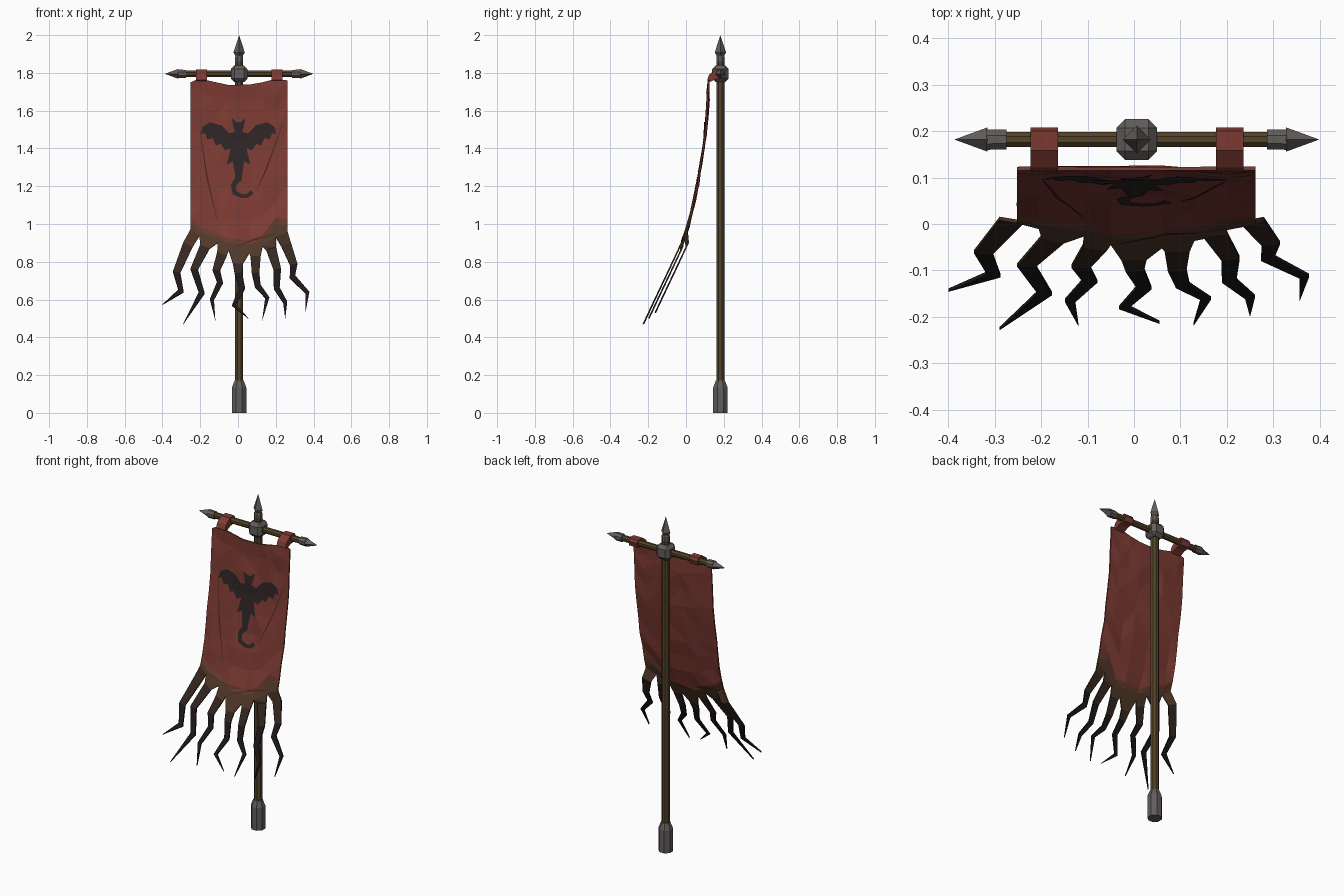
import bpy, bmesh, math, random
from mathutils import Vector, Matrix
from mathutils.bvhtree import BVHTree

cube = bpy.data.objects.get("Cube")
if cube:
    bpy.data.objects.remove(cube)
random.seed(4)


def material(name, rgb):
    m = bpy.data.materials.new(name)
    m.use_nodes = True
    m.diffuse_color = (*rgb, 1)
    m.node_tree.nodes["Principled BSDF"].inputs["Base Color"].default_value = (*rgb, 1)
    return m


RED = material("red cloth", (.20, .042, .032))
SINGED = material("singed red", (.13, .042, .025))
BROWN = material("burnt brown", (.08, .04, .022))
DARK = material("dark brown", (.035, .02, .014))
BLACK = material("charred black", (.012, .008, .009))
EMBLEM = material("emblem black", (.028, .018, .019))
CREASE = material("crease red", (.07, .015, .012))
WOOD = material("wood", (.09, .058, .022))
METAL = material("dull metal", (.12, .11, .105))

CX, PY, BAR_Z = .006, .182, 1.795   # pole position and crossbar height


def finish(name, bm, mats):
    me = bpy.data.meshes.new(name)
    bm.to_mesh(me)
    bm.free()
    for m in mats:
        me.materials.append(m)
    ob = bpy.data.objects.new(name, me)
    bpy.context.collection.objects.link(ob)
    return ob


def lathe(name, profile, sides, mat, matrix, turn=0.0):
    """Faceted solid of revolution from (radius, height) pairs."""
    bm = bmesh.new()
    rings = []
    for r, h in profile:
        angles = [math.tau * (i + turn) / sides for i in range(sides)]
        rings.append([bm.verts.new((r * math.cos(a), r * math.sin(a), h)) for a in angles])
    for a, b in zip(rings, rings[1:]):
        for i in range(sides):
            j = (i + 1) % sides
            bm.faces.new((a[i], a[j], b[j], b[i]))
    bm.faces.new(rings[0][::-1])
    bm.faces.new(rings[-1])
    bmesh.ops.remove_doubles(bm, verts=bm.verts, dist=1e-5)
    bm.transform(matrix)
    bmesh.ops.recalc_face_normals(bm, faces=bm.faces)
    return finish(name, bm, [mat])


# Pole, foot and finial
up = Matrix.Translation((CX, PY, 0))
lathe("pole", [(.023, .1), (.023, 1.86)], 8, WOOD, up, .5)
lathe("pole_foot", [(.041, 0), (.041, .135), (.026, .172)], 8, METAL, up, .5)
lathe("finial_neck", [(.026, 1.83), (.018, 1.85), (.023, 1.86), (.023, 1.885), (.017, 1.895)],
      8, METAL, up, .5)
lathe("finial_point", [(.016, 1.885), (.03, 1.908), (0, 2.0)], 4, METAL, up)

# Chamfered collar where pole and crossbar meet
bm = bmesh.new()
bmesh.ops.create_cube(bm, size=.088)
bmesh.ops.bevel(bm, geom=bm.edges[:], offset=.019, segments=1, affect='EDGES')
bm.transform(Matrix.Translation((CX, PY, BAR_Z)))
finish("collar", bm, [METAL])

# Crossbar with a pointed cap at each end
for side, label in ((1, "left"), (-1, "right")):
    out = Matrix.Translation((CX, PY, BAR_Z)) @ Matrix.Rotation(side * math.pi / 2, 4, 'Y')
    lathe(label + "_crossbar", [(.018, 0), (.018, .3)], 8, WOOD, out, .5)
    lathe(label + "_bar_cap", [(.023, .281), (.024, .324)], 8, METAL, out, .5)
    lathe(label + "_bar_point", [(.026, .322), (0, .393)], 4, METAL, out)

# Cloth straps wrapped over the crossbar
strap = [(.112, 1.762), (.122, 1.79), (.158, 1.817), (.2, 1.817), (.208, 1.80),
         (.2, 1.772), (.16, 1.768), (.124, 1.75)]
for label, x0, x1 in (("right", -.223, -.164), ("left", .177, .236)):
    bm = bmesh.new()
    loop = bm.faces.new([bm.verts.new((x0, y, z)) for y, z in strap])
    ext = bmesh.ops.extrude_face_region(bm, geom=[loop])
    moved = [v for v in ext["geom"] if isinstance(v, bmesh.types.BMVert)]
    bmesh.ops.translate(bm, verts=moved, vec=(x1 - x0, 0, 0))
    if not loop.is_valid or len(bm.faces) < len(strap) + 2:
        bm.faces.new([v for v in bm.verts if v not in moved])
    bmesh.ops.recalc_face_normals(bm, faces=bm.faces)
    finish(label + "_strap", bm, [RED])

# Side curve of the hanging cloth: height, depth
DRAPE = [(1.8, .121), (1.6, .114), (1.4, .095), (1.2, .06), (1.0, .014), (.95, 0),
         (.8, -.07), (.6, -.165), (.45, -.235)]


def drape(z):
    for (z0, y0), (z1, y1) in zip(DRAPE, DRAPE[1:]):
        if z >= z1:
            return y0 + (y1 - y0) * (z - z0) / (z1 - z0)
    return DRAPE[-1][1]


def ribbon_sides(path, widths):
    """Left and right outline points of a tapered ribbon in x, z."""
    sides = []
    for i, (x, z) in enumerate(path):
        a, b = Vector(path[max(i - 1, 0)]), Vector(path[min(i + 1, len(path) - 1)])
        d = (b - a).normalized()
        w = widths[i]
        sides.append(((x + d.y * w, z - d.x * w), (x - d.y * w, z + d.x * w)))
    return sides


# Cloth columns: x, top, red edge, singed edge, torn edge
COLUMNS = [(-.252, 1.75, 1.03, 1.00, .97), (-.205, 1.77, .985, .955, .935),
           (-.107, 1.748, .95, .925, .90), (-.05, 1.736, .92, .895, .86),
           (.06, 1.738, .915, .89, .845), (.13, 1.75, .94, .915, .88),
           (.2, 1.768, 1.035, .99, .93), (.262, 1.76, 1.02, .99, .96)]
STEPS = [0, .1, .22, .36, .5, .64, .76, .88, 1]

# Torn strands below the cloth: depth shift, centre path
STRANDS = [
    (.035, [(-.265, .89), (-.325, .745), (-.302, .645), (-.40, .573)]),
    (.0, [(-.175, .88), (-.232, .76), (-.192, .635), (-.29, .47)]),
    (.0, [(-.085, .84), (-.115, .755), (-.095, .69), (-.138, .60), (-.12, .49)]),
    (.0, [(.0, .79), (.002, .74), (.022, .66), (-.022, .57), (.055, .50)]),
    (.0, [(.093, .83), (.093, .74), (.105, .67), (.155, .61), (.128, .49)]),
    (.015, [(.175, .87), (.208, .76), (.205, .66), (.25, .585), (.25, .50)]),
    (.035, [(.255, .89), (.295, .785), (.288, .72), (.367, .637), (.357, .53)]),
]
WIDTHS = [.027, .02, .016, .011, 0]

bm = bmesh.new()
grid = []
for ci, (x, top, red, singed, torn) in enumerate(COLUMNS):
    heights = [top + (red - top) * t for t in STEPS] + [singed, torn]
    col = []
    for ri, z in enumerate(heights):
        fold = random.uniform(-.007, .007) if 0 < ri < len(STEPS) else 0
        col.append(bm.verts.new((x, drape(z) + fold, z)))
    grid.append(col)
for a, b in zip(grid, grid[1:]):
    for r in range(len(a) - 1):
        f = bm.faces.new((a[r], a[r + 1], b[r + 1], b[r]))
        f.material_index = max(0, r - len(STEPS) + 2)
for (shift, path), a, b in zip(STRANDS, grid, grid[1:]):
    pair = (a[-1], b[-1])
    widths = WIDTHS[:len(path) - 1] + [0]
    for i, ends in enumerate(ribbon_sides(path, widths)):
        new = [bm.verts.new((x, drape(z) + shift, z)) for x, z in ends]
        f = bm.faces.new((pair[0], new[0], new[1], pair[1]))
        f.material_index = min(2 + i, 4)
        pair = new
bmesh.ops.remove_doubles(bm, verts=bm.verts, dist=1e-4)
bmesh.ops.triangulate(bm, faces=bm.faces)
bmesh.ops.recalc_face_normals(bm, faces=bm.faces)
surface = BVHTree.FromBMesh(bm)
cloth = finish("banner_cloth", bm, [RED, SINGED, BROWN, DARK, BLACK])
thick = cloth.modifiers.new("thickness", 'SOLIDIFY')
thick.thickness = .008
thick.offset = 0


def decal(name, outlines, mat):
    """Flat painted shapes laid over the front of the cloth."""
    bm = bmesh.new()
    for outline in outlines:
        bm.faces.new([bm.verts.new((x, 0, z)) for x, z in outline])
    bmesh.ops.remove_doubles(bm, verts=bm.verts, dist=1e-5)
    bmesh.ops.triangulate(bm, faces=bm.faces)
    cuts = [((c[0], 0, 0), (1, 0, 0)) for c in COLUMNS]
    cuts += [((0, 0, .84 + .03 * i), (0, 0, 1)) for i in range(30)]
    for co, no in cuts:
        geom = bm.verts[:] + bm.edges[:] + bm.faces[:]
        bmesh.ops.bisect_plane(bm, geom=geom, plane_co=co, plane_no=no)
    for v in bm.verts:
        hit = surface.ray_cast(Vector((v.co.x, -2, v.co.z)), Vector((0, 1, 0)))[0]
        v.co.y = (hit.y if hit else drape(v.co.z)) - .0075
    bm.normal_update()
    bmesh.ops.reverse_faces(bm, faces=[f for f in bm.faces if f.normal.y > 0])
    return finish(name, bm, [mat])


def ribbon_outline(path, widths):
    sides = ribbon_sides(path, widths)
    return [s[0] for s in sides] + [s[1] for s in reversed(sides)]


# Winged beast emblem: mirrored half outline plus a curled tail
HALF = [(.012, 1.54), (.036, 1.56), (.027, 1.515), (.02, 1.488), (.05, 1.48), (.09, 1.522),
        (.15, 1.538), (.19, 1.515), (.20, 1.475), (.178, 1.482), (.165, 1.448), (.138, 1.455),
        (.12, 1.415), (.095, 1.425), (.072, 1.39), (.042, 1.40), (.062, 1.315), (.03, 1.33),
        (.02, 1.27), (.014, 1.225)]
body = HALF + [(-x, z) for x, z in reversed(HALF)]
tail = ribbon_outline([(0, 1.24), (-.024, 1.205), (-.018, 1.165), (.02, 1.148), (.05, 1.148),
                       (.074, 1.17)], [.015, .014, .013, .011, .01, .012])
decal("emblem_body", [[(x + .003, z) for x, z in body]], EMBLEM)
decal("emblem_tail", [tail], EMBLEM)

# Narrow creases in the cloth
for i, path in enumerate([[(-.2, 1.49), (-.165, 1.25), (-.11, 1.02)],
                          [(.235, 1.53), (.15, 1.29), (.1, 1.18)],
                          [(-.03, .875), (.08, .915), (.2, .95)]]):
    decal("crease_%d" % (i + 1), [ribbon_outline(path, [.001, .004, .001])], CREASE)
